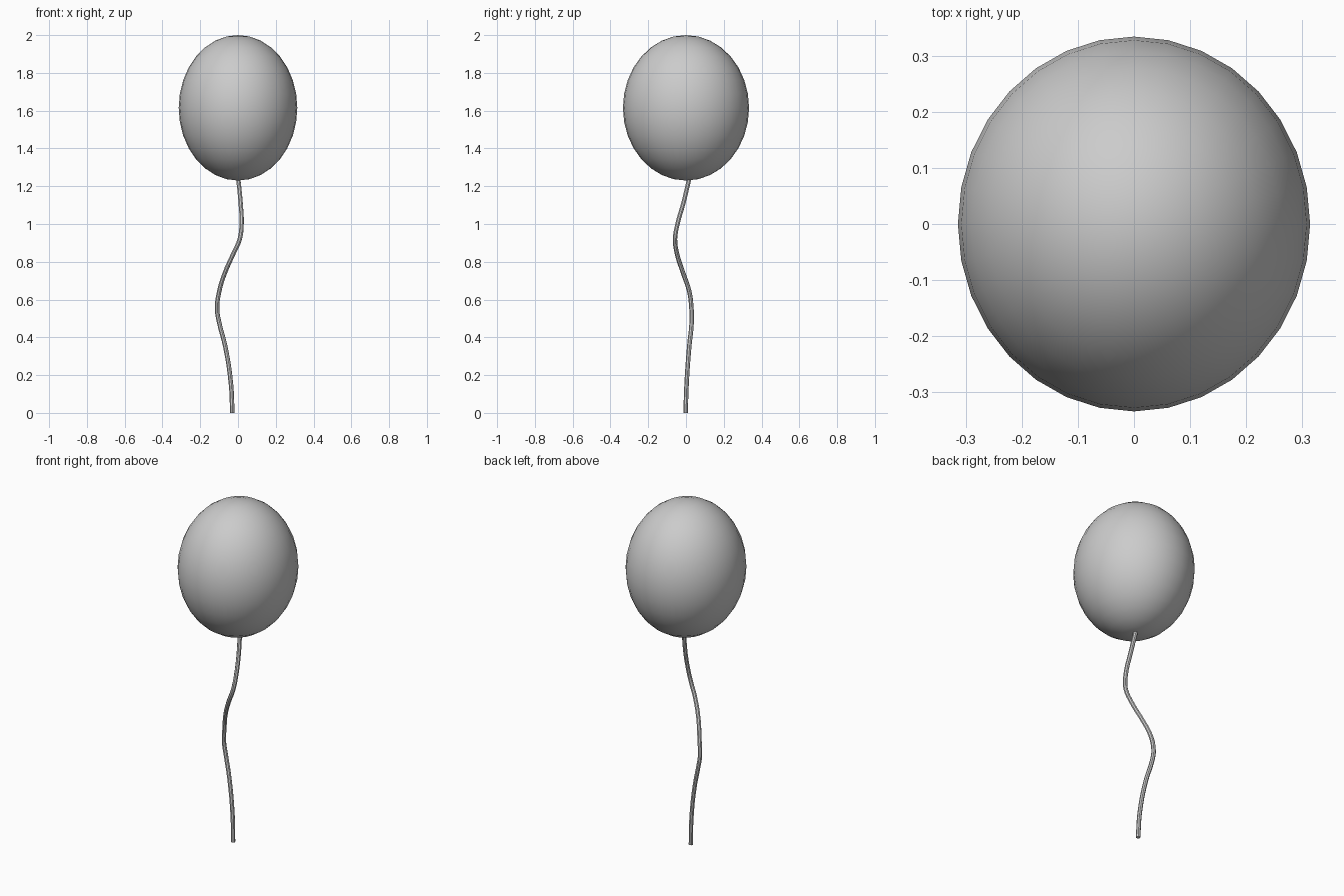
import bpy

if "Cube" in bpy.data.objects:
    bpy.data.objects.remove(bpy.data.objects["Cube"])

# Balloon: stretched sphere
bpy.ops.mesh.primitive_uv_sphere_add(segments=32, ring_count=16, radius=1, location=(0, 0, 1.615))
balloon = bpy.context.object
balloon.name = "balloon"
balloon.scale = (0.314, 0.334, 0.385)
bpy.ops.object.transform_apply(location=False, rotation=False, scale=True)
bpy.ops.object.shade_smooth()

# String: wavy round tube hanging from the balloon
path = [(-0.03, -0.002, 0), (-0.037, 0.003, 0.15), (-0.067, 0.017, 0.35),
        (-0.1, 0.03, 0.48), (-0.111, 0.029, 0.55), (-0.1, 0.018, 0.64),
        (-0.07, -0.015, 0.74), (-0.026, -0.047, 0.84), (0.009, -0.058, 0.92),
        (0.019, -0.045, 1.0), (0.014, -0.014, 1.11), (0.002, 0.016, 1.235)]
curve = bpy.data.curves.new("string", "CURVE")
curve.dimensions = "3D"
curve.bevel_depth = 0.012
curve.bevel_resolution = 2
curve.use_fill_caps = True
curve.resolution_u = 4
spline = curve.splines.new("BEZIER")
spline.bezier_points.add(len(path) - 1)
for point, co in zip(spline.bezier_points, path):
    point.co = co
    point.handle_left_type = point.handle_right_type = "AUTO"
string = bpy.data.objects.new("string", curve)
bpy.context.collection.objects.link(string)

# Turn the string into a smooth mesh with crisp ends
bpy.ops.object.select_all(action="DESELECT")
string.select_set(True)
bpy.context.view_layer.objects.active = string
bpy.ops.object.convert(target="MESH")
bpy.ops.object.shade_smooth_by_angle()
